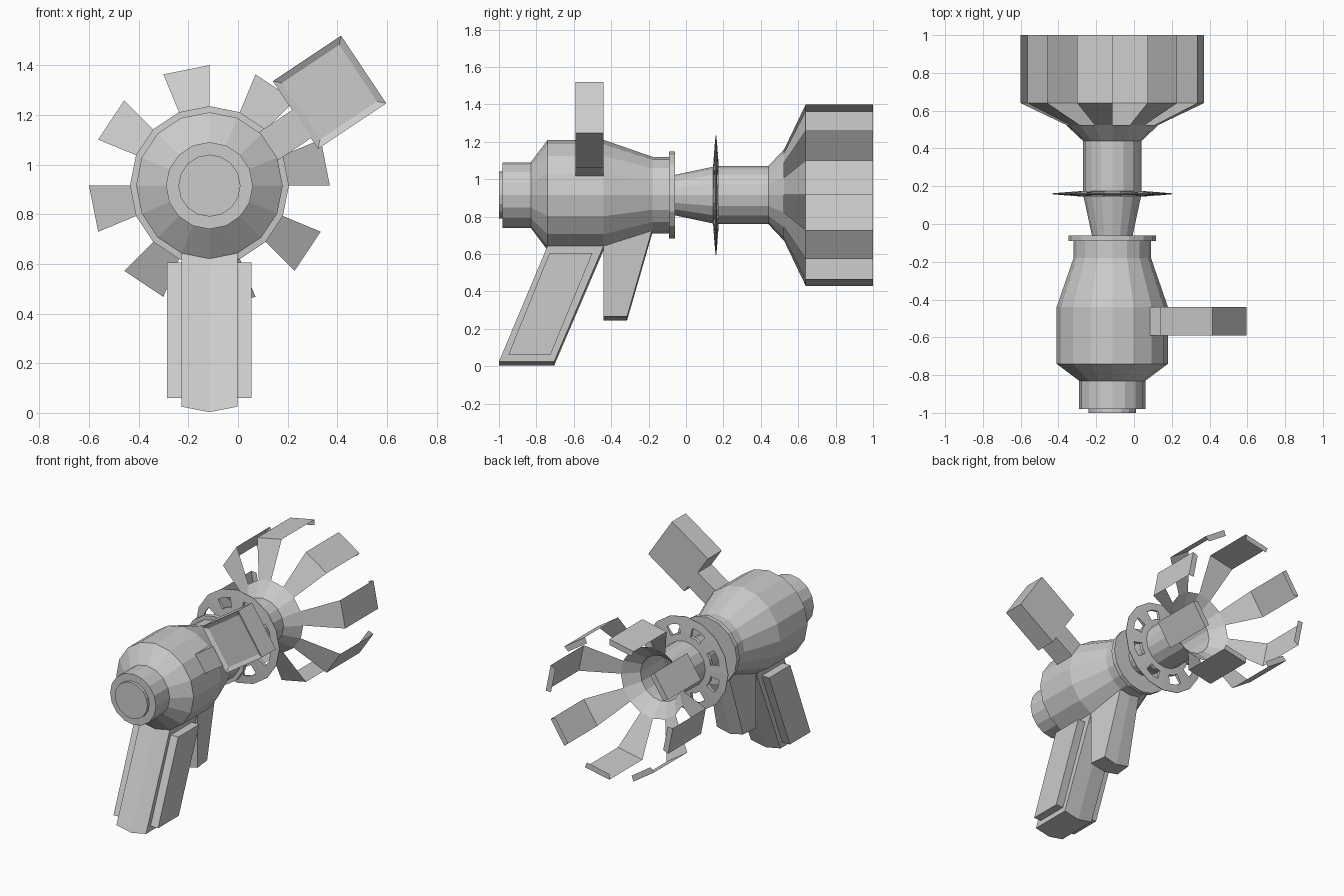
import bpy, bmesh
from math import sin, cos, pi, radians
from mathutils import Vector

if "Cube" in bpy.data.objects:
    bpy.data.objects.remove(bpy.data.objects["Cube"])

CX, CZ, N = -0.115, 0.915, 16


def pt(r, k, y):
    """Point on the barrel axis system: radius, sixteenth-turn index, depth."""
    a = 2 * pi * k / N
    return (CX + r * cos(a), y, CZ + r * sin(a))


def finish(name, bm, fix=True):
    if fix:
        bmesh.ops.recalc_face_normals(bm, faces=bm.faces)
    me = bpy.data.meshes.new(name)
    bm.to_mesh(me)
    bm.free()
    ob = bpy.data.objects.new(name, me)
    bpy.context.collection.objects.link(ob)
    return ob


def lathe(name, profile, cap_start=True, cap_end=True):
    """Spin (y, radius) pairs about the barrel axis."""
    bm = bmesh.new()
    rings = [[bm.verts.new(pt(r, k, y)) for k in range(N)] for y, r in profile]
    for a, b in zip(rings, rings[1:]):
        for k in range(N):
            j = (k + 1) % N
            bm.faces.new((a[k], a[j], b[j], b[k]))
    if cap_start:
        bm.faces.new(rings[0])
    if cap_end:
        bm.faces.new(rings[-1])
    return finish(name, bm)


def loft(name, a, b):
    """Solid between two matching polygons."""
    bm = bmesh.new()
    va, vb = [bm.verts.new(p) for p in a], [bm.verts.new(p) for p in b]
    for i in range(len(a)):
        j = (i + 1) % len(a)
        bm.faces.new((va[i], va[j], vb[j], vb[i]))
    bm.faces.new(va)
    bm.faces.new(vb)
    return finish(name, bm)


# Main body with stepped rear cap and front collar
lathe("body", [(-1, .125), (-.98, .125), (-.98, .175), (-.83, .175), (-.74, .295),
               (-.44, .295), (-.18, .205), (-.09, .205), (-.09, .232), (-.06, .232)])

# Barrel: tapered neck, tube and open flared cup
lathe("barrel", [(-.06, .108), (.16, .155), (.44, .155), (.525, .245)], True, False)

# Petals around the muzzle, each with a small inward lip
bm = bmesh.new()
for k in range(0, N, 2):
    rows = [[bm.verts.new(pt(r, k + d, y)) for d in (0, 1)]
            for r, y in ((.245, .525), (.485, .64), (.485, 1), (.445, 1))]
    for a, b in zip(rows, rows[1:]):
        bm.faces.new((a[0], a[1], b[1], b[0]))
finish("muzzle_petals", bm)

# Lens-shaped disc with a ring of slots
bm = bmesh.new()
section = [(.14, .016), (.2, .012), (.265, .007), (.32, .002)]
M = 2
for i in range(N * M):
    slot = i % 4 in (1, 2)
    for n, ((r0, t0), (r1, t1)) in enumerate(zip(section, section[1:])):
        if n == 1 and slot:
            continue
        for s in (-1, 1):
            def P(r, t, q, side=s):
                k, f = divmod(q, M)
                a = Vector(pt(r, k, .16 + side * t))
                return a.lerp(Vector(pt(r, k + 1, .16 + side * t)), f / M)
            f = [P(r0, t0, i), P(r1, t1, i), P(r1, t1, i + 1), P(r0, t0, i + 1)]
            bm.faces.new([bm.verts.new(p) for p in (f if s > 0 else f[::-1])])
    # slot walls and outer rim
    walls = [(section[3], i, section[3], i + 1)]
    if slot:
        walls += [(section[1], i, section[1], i + 1), (section[2], i, section[2], i + 1)]
        e = i if i % 4 == 1 else i + 1
        walls.append((section[1], e, section[2], e))
    for (ra, ta), qa, (rb, tb), qb in walls:
        w = [P(ra, ta, qa, -1), P(ra, ta, qa, 1), P(rb, tb, qb, 1), P(rb, tb, qb, -1)]
        bm.faces.new([bm.verts.new(p) for p in w])
bmesh.ops.remove_doubles(bm, verts=bm.verts, dist=1e-4)
finish("slotted_disc", bm)


def pad(y, half, z, drop=.022):
    """Left, keel and right points of a V-bottomed cross edge."""
    return [(CX - half, y, z + drop), (CX, y, z), (CX + half, y, z + drop)]


def leg(name, top, bottom):
    loft(name, pad(*top[0]) + pad(*top[1])[::-1], pad(*bottom[0]) + pad(*bottom[1])[::-1])


# Raked grip and the tapered fore guard, grown from the two lowest body facets
leg("grip", ((-.74, .113, .622), (-.44, .113, .622)), ((-1, .113, .003), (-.705, .113, .003)))
leg("fore_guard", ((-.44, .113, .622), (-.18, .078, .712)), ((-.44, .113, .245), (-.315, .1, .245)))

# Raised side panels on the grip
side = [(-.73, .605), (-.5, .605), (-.725, .06), (-.95, .06)]
for s, label in ((-1, "left"), (1, "right")):
    loft("grip_panel_" + label, [(CX + s * .11, y, z) for y, z in side],
         [(CX + s * .17, y, z) for y, z in side])

# Side sight: neck and square housing, aligned to one body facet
A = radians(33.75)


def slab(name, u0, u1, v0, v1, y0, y1):
    q = [(u0, v0), (u1, v0), (u1, v1), (u0, v1)]
    xz = [(CX + u * cos(A) - v * sin(A), CZ + u * sin(A) + v * cos(A)) for u, v in q]
    return loft(name, [(x, y0, z) for x, z in xz], [(x, y1, z) for x, z in xz])


slab("sight_neck", .27, .45, -.068, .068, -.59, -.44)
box = slab("sight_housing", .446, .776, -.12, .208, -.59, -.44)

# Recessed screen on the housing
bm = bmesh.new()
bm.from_mesh(box.data)
bm.normal_update()
face = [f for f in bm.faces if f.normal.y < -.9]
bmesh.ops.inset_region(bm, faces=face, thickness=.038)
bmesh.ops.translate(bm, verts=face[0].verts, vec=(0, .015, 0))
bm.to_mesh(box.data)
bm.free()
